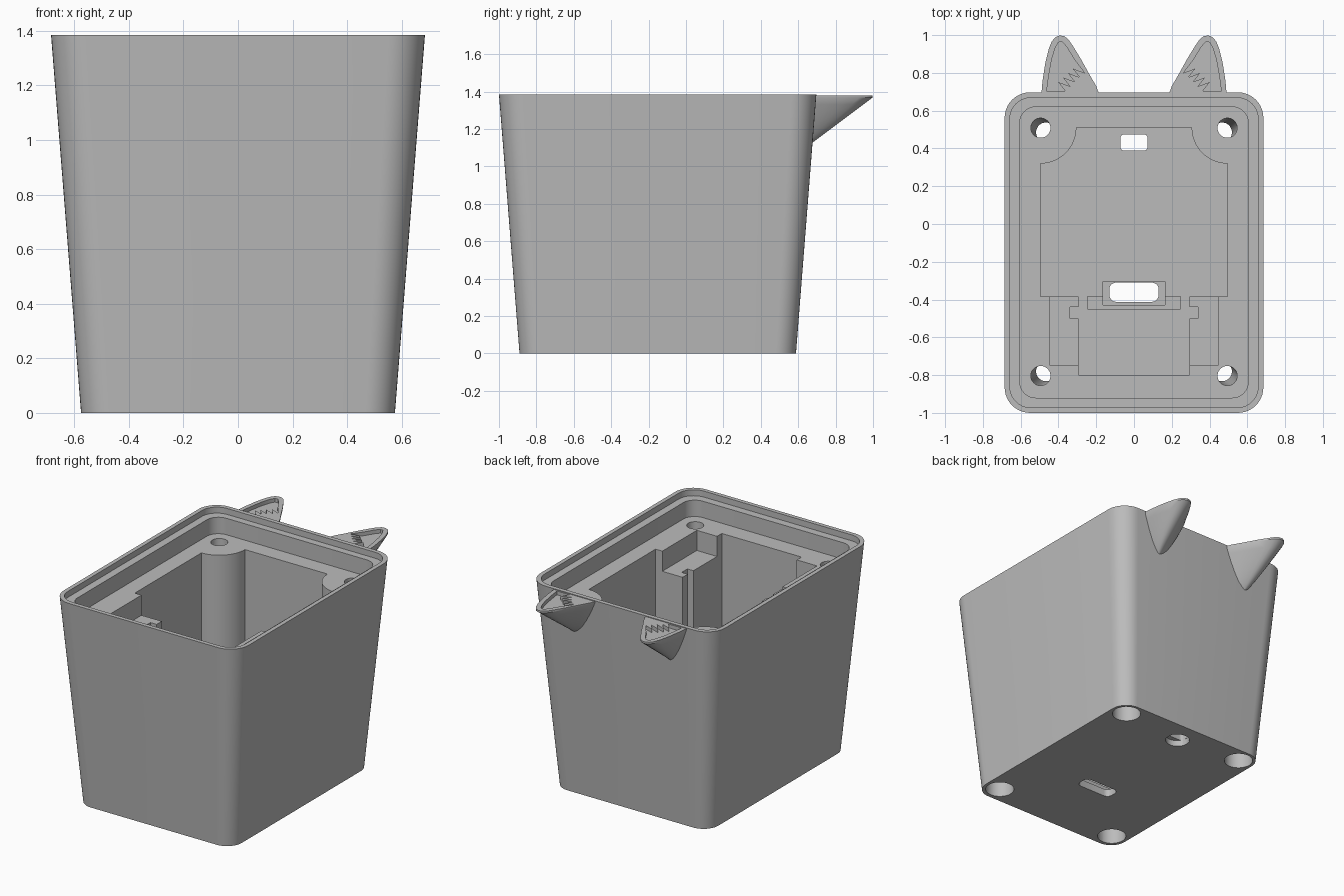
import bpy, bmesh, math
from mathutils import Vector

if "Cube" in bpy.data.objects:
    bpy.data.objects.remove(bpy.data.objects["Cube"])

H = 1.385
grey = bpy.data.materials.new("warm grey plastic")
grey.diffuse_color = (0.5, 0.5, 0.5, 1)
grey.use_nodes = True
grey.node_tree.nodes["Principled BSDF"].inputs["Base Color"].default_value = grey.diffuse_color


def loft(name, rings):
    """Closed solid through matching rings of 3D points, lowest ring first."""
    bm = bmesh.new()
    vs = [[bm.verts.new(p) for p in r] for r in rings]
    n = len(vs[0])
    bm.faces.new(vs[0][::-1])
    bm.faces.new(vs[-1])
    for a, b in zip(vs, vs[1:]):
        for i in range(n):
            j = (i + 1) % n
            bm.faces.new((a[i], a[j], b[j], b[i]))
    bmesh.ops.recalc_face_normals(bm, faces=bm.faces)
    me = bpy.data.meshes.new(name)
    bm.to_mesh(me)
    bm.free()
    me.materials.append(grey)
    ob = bpy.data.objects.new(name, me)
    bpy.context.collection.objects.link(ob)
    return ob


def at(outline, z):
    return [(x, y, z) for x, y in outline]


def prism(name, outline, z0, z1):
    return loft(name, [at(outline, z0), at(outline, z1)])


def rounded(x0, x1, y0, y1, r, n=10):
    pts = []
    for cx, cy, a0 in ((x1 - r, y1 - r, 0), (x0 + r, y1 - r, 90),
                       (x0 + r, y0 + r, 180), (x1 - r, y0 + r, 270)):
        for i in range(n + 1):
            a = math.radians(a0 + 90 * i / n)
            pts.append((cx + r * math.cos(a), cy + r * math.sin(a)))
    return pts


def rect(x0, x1, y0, y1):
    return [(x0, y0), (x1, y0), (x1, y1), (x0, y1)]


def circle(cx, cy, r, n=32):
    return [(cx + r * math.cos(math.tau * i / n), cy + r * math.sin(math.tau * i / n))
            for i in range(n)]


def cut(ob, cutters):
    for c in cutters:
        m = ob.modifiers.new("cut", "BOOLEAN")
        m.operation, m.solver, m.object = "DIFFERENCE", "EXACT", c
    bpy.context.view_layer.update()
    dg = bpy.context.evaluated_depsgraph_get()
    me = bpy.data.meshes.new_from_object(ob.evaluated_get(dg))
    ob.modifiers.clear()
    ob.data = me
    for c in cutters:
        bpy.data.objects.remove(c)


def smooth(ob):
    bpy.ops.object.select_all(action="DESELECT")
    ob.select_set(True)
    bpy.context.view_layer.objects.active = ob
    bpy.ops.object.shade_smooth_by_angle(angle=math.radians(30))


# Tapered housing
body = loft("housing", [at(rounded(-.575, .575, -.89, .588, .11), 0),
                        at(rounded(-.685, .685, -1, .697, .135), H)])

# Lid ledge and sunken deck
cutters = [prism("lid_ledge", rounded(-.657, .657, -.972, .668, .11), 1.345, 1.5),
           prism("deck_recess", rounded(-.605, .605, -.92, .62, .085), 1.235, 1.5)]

# Deep cavity: right half outline, mirrored; arcs leave round corner posts
half = [(.295, -.80), (.295, -.50), (.34, -.50), (.34, -.44), (.295, -.44),
        (.295, -.385), (.495, -.385), (.495, .32)]
for i in range(1, 12):
    a = math.radians(270 - 90 * i / 12)
    half.append((.495 + .19 * math.cos(a), .51 + .19 * math.sin(a)))
half.append((.305, .51))
cavity = half + [(-x, y) for x, y in reversed(half)]
cutters.append(prism("cavity", cavity, .10, 1.45))

# Shelves beside the front pocket
for s in (-1, 1):
    xs = sorted((s * .25, s * .445))
    cutters.append(prism("shelf", rect(*xs, -.75, -.36), 1.10, 1.46))

# Floor: board slot, connector recess, connector opening, button opening
cutters += [prism("board_slot", rect(-.245, .245, -.45, -.385), .06, .2),
            prism("connector_recess", rect(-.165, .165, -.43, -.305), .05, .21),
            prism("connector_opening", rounded(-.13, .13, -.412, -.31, .035, 5), -.1, .22),
            prism("button_opening", rounded(-.072, .072, .388, .475, .02, 4), -.1, .23),
            prism("button_recess", circle(0, .43, .075), -.11, .04)]

# Slanted screw holes with wide counterbores underneath
for s in (-1, 1):
    for y, yb in ((.51, .48), (-.805, -.775)):
        cutters.append(loft("screw_hole", [at(circle(s * .46, yb, .052), -.1),
                                           at(circle(s * .496, y, .052), 1.3)]))
        cutters.append(prism("counterbore", circle(s * .465, yb, .09), -.12, .15))
cut(body, cutters)
smooth(body)

# Ears: outline in plan, tapering down to a rounded root on the back wall
EAR = [(-.492, .67), (-.484, .76), (-.470, .85), (-.452, .925), (-.436, .965),
       (-.418, .988), (-.395, .998), (-.370, .995), (-.348, .978), (-.325, .945),
       (-.285, .88), (-.235, .79), (-.200, .73), (-.178, .67)]
# Inner hollow: follows the edge, closed by a zigzag tuft
HOLLOW = [(-.462, .705), (-.452, .78), (-.436, .87), (-.418, .93), (-.400, .962),
          (-.380, .964), (-.358, .94), (-.315, .87), (-.262, .80)]
TUFT_A, TUFT_B, TEETH = Vector((-.262, .80)), Vector((-.365, .705)), 4
for i in range(TEETH):
    p = TUFT_A.lerp(TUFT_B, (i + .5) / TEETH) + Vector((-.05, .035))
    q = TUFT_A.lerp(TUFT_B, (i + 1) / TEETH)
    HOLLOW += [tuple(p), tuple(q)]

for side, s in (("left", 1), ("right", -1)):
    top, root = 1.38, 1.12
    rings = []
    for k in (.03, .08, .16, .28, .45, .65, .85, 1):
        rings.append([(s * (-.352 + (x + .352) * k ** .65), .667 + (y - .667) * k,
                       root + (top - .012 - root) * k) for x, y in EAR])
    rings.append([(s * x, y, top) for x, y in EAR])
    ear = loft(side + "_ear", rings)
    cut(ear, [prism("hollow", [(s * x, y) for x, y in HOLLOW], top - .025, top + .1)])
    smooth(ear)
